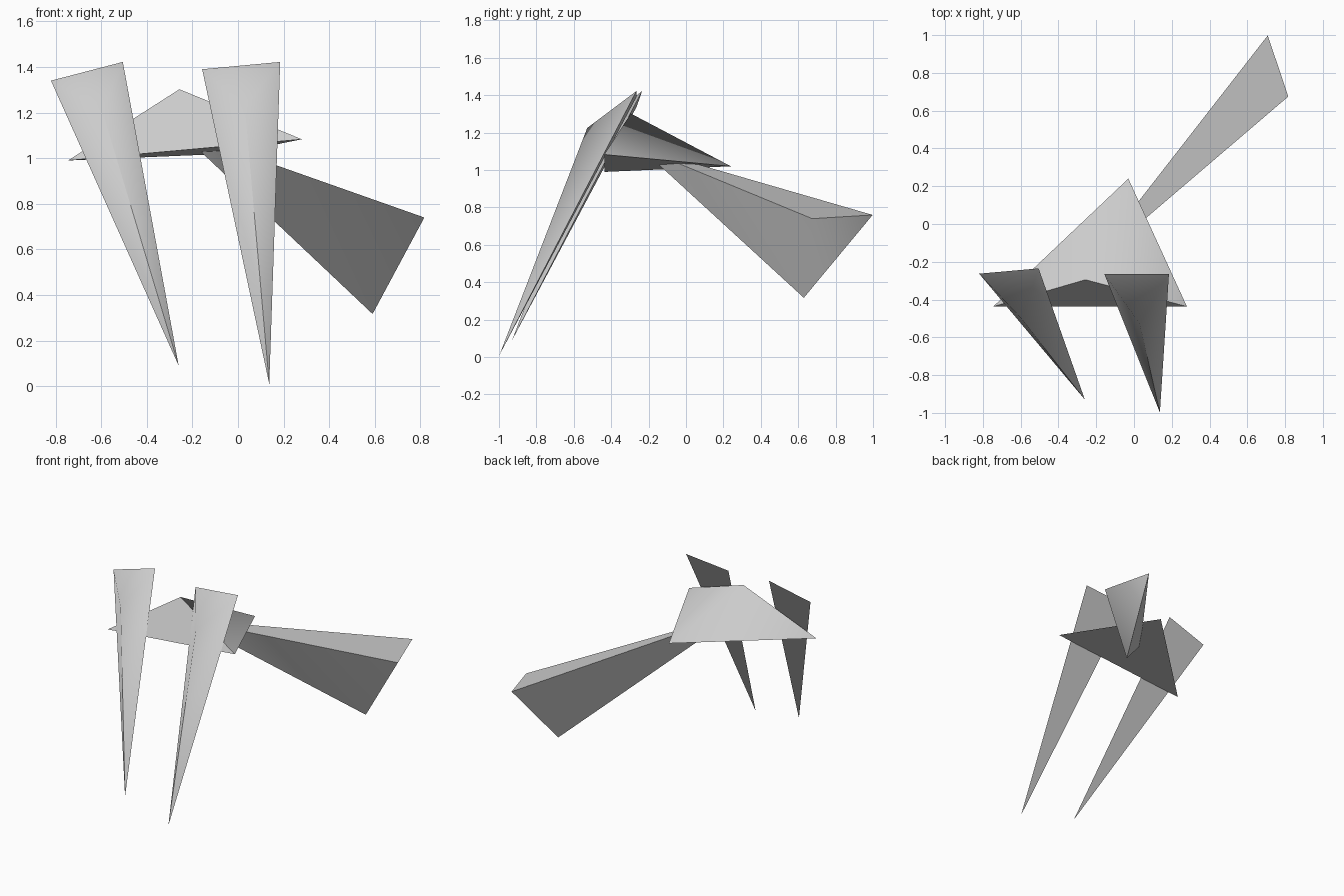
import bpy, bmesh
from math import radians

if "Cube" in bpy.data.objects:
    bpy.data.objects.remove(bpy.data.objects["Cube"])


def spike(name, tip, *base):
    """Tapered tetrahedral shard: one tip and a triangular end."""
    bm = bmesh.new()
    t = bm.verts.new(tip)
    b = [bm.verts.new(p) for p in base]
    bm.faces.new(b)
    for i in range(3):
        bm.faces.new((t, b[i], b[(i + 1) % 3]))
    bmesh.ops.recalc_face_normals(bm, faces=bm.faces[:])
    mesh = bpy.data.meshes.new(name)
    bm.to_mesh(mesh)
    bm.free()
    ob = bpy.data.objects.new(name, mesh)
    bpy.context.collection.objects.link(ob)
    bpy.ops.object.select_all(action='DESELECT')
    ob.select_set(True)
    bpy.context.view_layer.objects.active = ob
    bpy.ops.object.shade_smooth_by_angle(angle=radians(75))


# Central body wedge
spike("body", (-0.03, 0.24, 1.02),
      (-0.745, -0.437, 0.99), (0.28, -0.437, 1.083), (-0.257, -0.295, 1.302))

# Two front legs, pointed at the foot
spike("front_leg_left", (-0.26, -0.93, 0.09),
      (-0.82, -0.263, 1.34), (-0.505, -0.235, 1.422), (-0.597, -0.5, 1.215))
spike("front_leg_right", (0.137, -0.998, 0.01),
      (-0.157, -0.265, 1.39), (0.185, -0.265, 1.422), (0.03, -0.528, 1.225))

# Tail, widening away from the body
spike("tail", (-0.26, -0.245, 1.12),
      (0.708, 0.998, 0.76), (0.817, 0.675, 0.74), (0.59, 0.63, 0.317))
